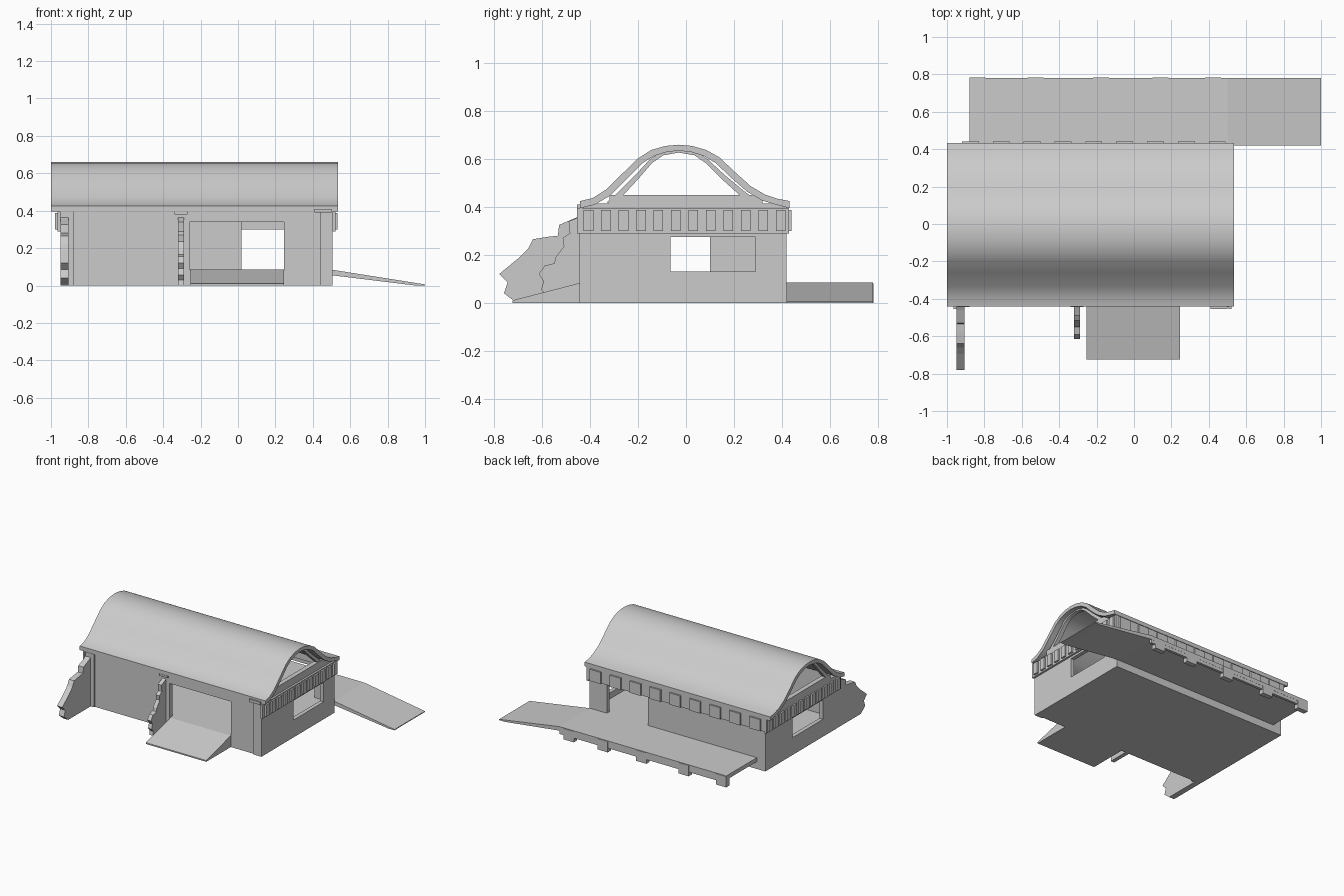
import bpy, bmesh

if "Cube" in bpy.data.objects:
    bpy.data.objects.remove(bpy.data.objects["Cube"])


def finish(name, bm):
    bmesh.ops.recalc_face_normals(bm, faces=bm.faces)
    mesh = bpy.data.meshes.new(name)
    bm.to_mesh(mesh)
    bm.free()
    ob = bpy.data.objects.new(name, mesh)
    bpy.context.collection.objects.link(ob)
    return ob


def boxes(name, specs):
    """One object from boxes given as (x0, x1, y0, y1, z0, z1)."""
    bm = bmesh.new()
    for x0, x1, y0, y1, z0, z1 in specs:
        vs = bmesh.ops.create_cube(bm, size=1)["verts"]
        for v in vs:
            v.co.x = x1 if v.co.x > 0 else x0
            v.co.y = y1 if v.co.y > 0 else y0
            v.co.z = z1 if v.co.z > 0 else z0
    return finish(name, bm)


def prism(name, profile, a0, a1, axis="x"):
    """Extrude a profile: (y, z) along x, or (x, z) along y."""
    bm = bmesh.new()
    if axis == "x":
        vs = [bm.verts.new((a0, p, q)) for p, q in profile]
        shift = (a1 - a0, 0, 0)
    else:
        vs = [bm.verts.new((p, a0, q)) for p, q in profile]
        shift = (0, a1 - a0, 0)
    face = bm.faces.new(vs)
    out = bmesh.ops.extrude_face_region(bm, geom=[face], use_keep_orig=True)
    bmesh.ops.translate(bm, vec=shift,
                        verts=[g for g in out["geom"] if isinstance(g, bmesh.types.BMVert)])
    return finish(name, bm)


def smooth(ob):
    bpy.ops.object.select_all(action="DESELECT")
    bpy.context.view_layer.objects.active = ob
    ob.select_set(True)
    bpy.ops.object.shade_smooth_by_angle()


def wall(name, axis, a0, a1, t0, t1, opening):
    """Wall along an axis, split round one opening (lo, hi, bottom, top)."""
    lo, hi, zb, zt = opening
    parts = [(a0, lo, 0, TOP), (hi, a1, 0, TOP), (lo, hi, 0, zb), (lo, hi, zt, TOP)]
    if axis == "x":
        return boxes(name, [(p, q, t0, t1, b, t) for p, q, b, t in parts])
    return boxes(name, [(t0, t1, p, q, b, t) for p, q, b, t in parts])


XL, XR, YF, YB, TOP, FLOOR, T = -0.95, 0.505, -0.435, 0.42, 0.395, 0.085, 0.03

# Floor and walls
boxes("floor", [(XL + T, XR - T, YF + T, YB - T, 0, FLOOR)])
wall("front_wall", "x", XL, XR, YF, YF + T, (-0.26, 0.245, FLOOR, 0.34))
wall("back_wall", "x", XL, XR, YB - T, YB, (0.02, 0.36, FLOOR, 0.34))
wall("right_wall", "y", YF + T, YB - T, XR - T, XR, (-0.065, 0.29, 0.13, 0.275))
wall("left_wall", "y", YF + T, YB - T, XL, XL + T, (-0.26, 0.10, 0.13, 0.275))

# Front pilasters and top trim
boxes("front_pilasters", [(XL, -0.88, -0.445, YF, 0, TOP),
                          (0.44, XR, -0.445, YF, 0, TOP),
                          (-0.34, -0.27, -0.445, YF, 0.38, TOP),
                          (0.41, 0.50, -0.455, YF, 0.39, 0.41)])

# Cornices with blocks on both ends and the back
cornice = [(XR, 0.52, -0.455, 0.43, 0.29, TOP), (-0.965, XL, -0.455, 0.43, 0.29, TOP),
           (XL, XR, YB, 0.428, 0.30, TOP)]
for i in range(12):
    y = -0.427 + 0.073 * i
    cornice += [(0.52, 0.533, y, y + 0.04, 0.30, 0.387),
                (-0.978, -0.965, y, y + 0.04, 0.30, 0.387)]
for i in range(9):
    x = -0.92 + 0.165 * i
    cornice.append((x, x + 0.09, 0.428, 0.44, 0.30, 0.387))
boxes("cornice", cornice)

# Curved roof shell
outer = [(-0.442, 0.425), (-0.39, 0.437), (-0.335, 0.472), (-0.26, 0.545), (-0.20, 0.603),
         (-0.145, 0.638), (-0.085, 0.655), (-0.03, 0.66), (0.025, 0.655), (0.085, 0.638),
         (0.14, 0.607), (0.20, 0.55), (0.27, 0.487), (0.33, 0.452), (0.38, 0.435), (0.432, 0.425)]
inner = [(-0.442, 0.395), (-0.38, 0.41), (-0.318, 0.447), (-0.243, 0.522), (-0.185, 0.58),
         (-0.135, 0.613), (-0.08, 0.63), (-0.03, 0.635), (0.02, 0.63), (0.075, 0.613),
         (0.125, 0.583), (0.183, 0.527), (0.255, 0.464), (0.318, 0.427), (0.375, 0.41), (0.432, 0.395)]
smooth(prism("roof", outer + inner[::-1], -1.0, 0.535))

# Arched ribs and tie beams in the gables
rib_out = [(-0.33, 0.42), (-0.285, 0.46), (-0.21, 0.535), (-0.15, 0.60), (-0.10, 0.632), (-0.03, 0.643),
           (0.04, 0.632), (0.09, 0.60), (0.16, 0.535), (0.25, 0.46), (0.31, 0.42)]
rib_in = [(-0.03 + (y + 0.03) * 0.93, z - 0.016) for y, z in rib_out]
for side, x0 in (("left", -0.97), ("right", 0.47)):
    smooth(prism(side + "_gable_rib", rib_out + rib_in[::-1], x0, x0 + 0.03))
    boxes(side + "_tie_beam", [(x0, x0 + 0.035, -0.32, 0.32, 0.415, 0.45),
                               (x0, x0 + 0.035, -0.43, 0.42, TOP, 0.415)])

# Front ramp
prism("front_ramp", [(-0.725, 0), (-0.725, 0.01), (YF, FLOOR), (YF, 0)], -0.255, 0.245)

# Back platform running down into a ramp, with edge board and posts
prism("back_platform", [(-0.88, FLOOR), (0.50, FLOOR), (1.0, 0.006), (1.0, 0), (0.95, 0),
                        (0.50, 0.055), (-0.88, 0.055)], YB, 0.78, axis="y")
boxes("platform_edge_board", [(-0.88, 0.50, 0.76, 0.779, 0.03, 0.06)])
boxes("platform_posts", [(x, x + 0.085, 0.745, 0.782, 0, 0.08)
                         for x in (-0.88, -0.57, -0.22, 0.10, 0.38)])

# Broken wall stubs at the front
prism("large_broken_wall", [(-0.435, 0), (-0.435, 0.37), (-0.46, 0.355), (-0.53, 0.325), (-0.535, 0.28),
                            (-0.58, 0.275), (-0.64, 0.265), (-0.66, 0.225), (-0.695, 0.19),
                            (-0.78, 0.12), (-0.745, 0.085), (-0.76, 0.04), (-0.715, 0.005), (-0.71, 0)],
      -0.95, -0.907)
prism("small_broken_wall", [(-0.435, 0), (-0.435, 0.365), (-0.455, 0.355), (-0.49, 0.34), (-0.485, 0.29),
                            (-0.515, 0.27), (-0.51, 0.235), (-0.545, 0.19), (-0.55, 0.165),
                            (-0.59, 0.155), (-0.615, 0.12), (-0.595, 0.09), (-0.605, 0.055),
                            (-0.585, 0.03), (-0.59, 0)],
      -0.32, -0.29)
